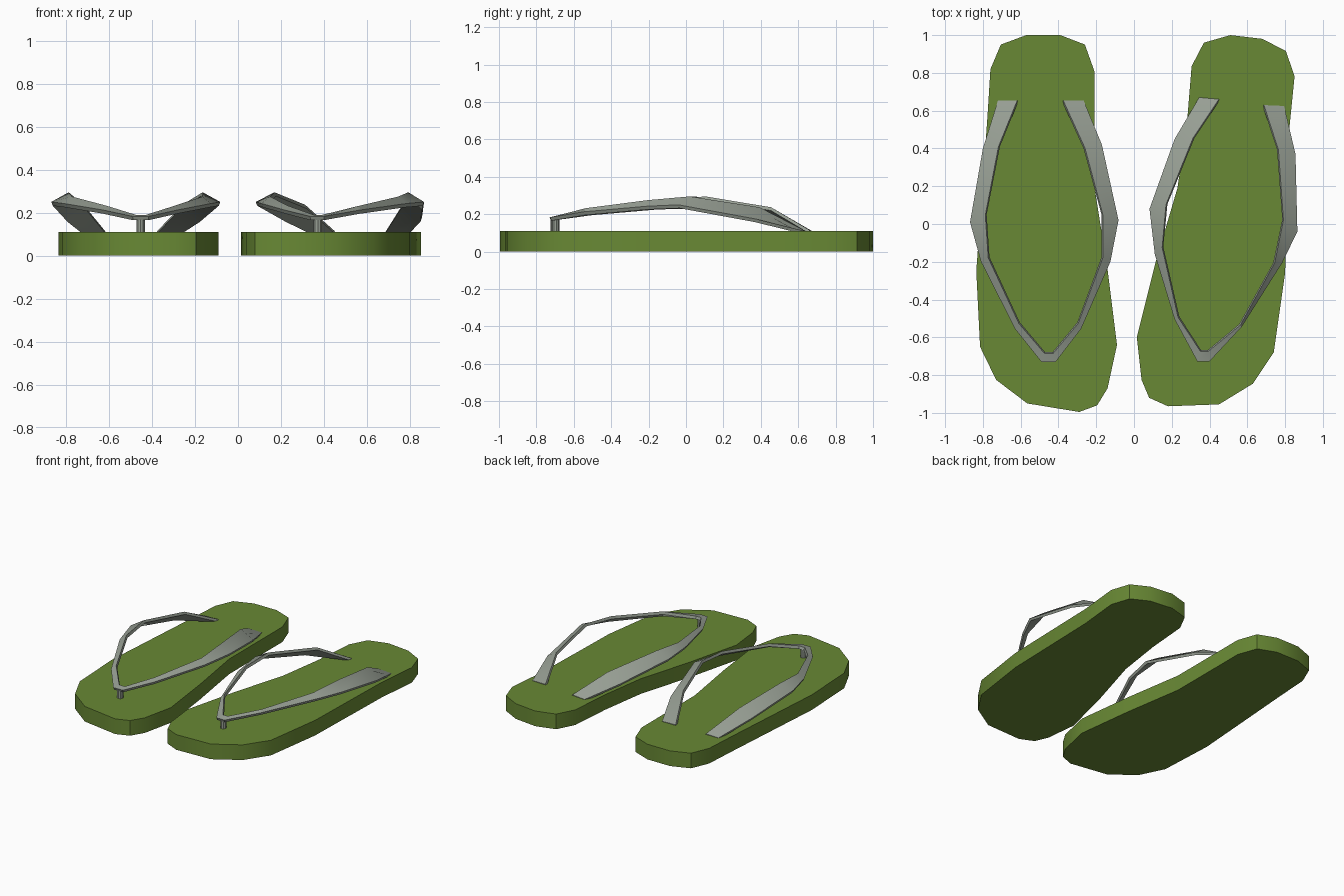
import bpy, bmesh, math
from mathutils import Vector

if "Cube" in bpy.data.objects:
    bpy.data.objects.remove(bpy.data.objects["Cube"])


def material(name, rgb):
    m = bpy.data.materials.new(name)
    m.diffuse_color = (*rgb, 1)
    m.use_nodes = True
    m.node_tree.nodes["Principled BSDF"].inputs["Base Color"].default_value = m.diffuse_color
    return m


GREEN = material("olive green foam", (0.14, 0.25, 0.035))
GREY = material("grey rubber", (0.31, 0.345, 0.295))
SOLE_TOP = 0.11


def finish(bm, name, mat):
    bmesh.ops.recalc_face_normals(bm, faces=bm.faces)
    me = bpy.data.meshes.new(name)
    bm.to_mesh(me)
    bm.free()
    ob = bpy.data.objects.new(name, me)
    bpy.context.collection.objects.link(ob)
    me.materials.append(mat)
    bpy.ops.object.select_all(action='DESELECT')
    ob.select_set(True)
    bpy.context.view_layer.objects.active = ob
    bpy.ops.object.shade_smooth_by_angle(angle=math.radians(30))


def sole(name, outline):
    bm = bmesh.new()
    face = bm.faces.new([bm.verts.new((x, y, 0)) for x, y in outline])
    top = bmesh.ops.extrude_face_region(bm, geom=[face], use_keep_orig=True)
    for v in top["geom"]:
        if isinstance(v, bmesh.types.BMVert):
            v.co.z = SOLE_TOP
    finish(bm, name, GREEN)


# Strap heights (outer edge, inner edge) from heel to toe, then back again
HEIGHTS = [(.112, .115), (.175, .237), (.25, .295), (.243, .275), (.213, .232), (.183, .19)]
HEIGHTS += HEIGHTS[::-1]


def strap(name, outer, inner):
    bm = bmesh.new()
    rings = []
    for (ox, oy), (ix, iy), (oz, iz) in zip(outer, inner, HEIGHTS):
        o, i = Vector((ox, oy, oz)), Vector((ix, iy, iz))
        d = Vector((ix - ox, iy - oy, 0)).normalized() * 0.008
        i -= d
        down = d - Vector((0, 0, 0.018))
        rings.append([bm.verts.new(p) for p in (o, i, i + down, o + down)])
    for a, b in zip(rings, rings[1:]):
        for k in range(4):
            n = (k + 1) % 4
            bm.faces.new((a[k], a[n], b[n], b[k]))
    bm.faces.new(rings[0])
    bm.faces.new(rings[-1])
    finish(bm, name, GREY)


def toe_post(name, x, y):
    bm = bmesh.new()
    bmesh.ops.create_cone(bm, cap_ends=True, segments=10, radius1=0.021, radius2=0.021, depth=0.08)
    bmesh.ops.translate(bm, verts=bm.verts, vec=(x, y, 0.14))
    finish(bm, name, GREY)


# Left sandal
sole("left_sole", [(-.57, 1), (-.39, 1), (-.26, .95), (-.21, .81), (-.21, .2), (-.14, -.24),
                   (-.09, -.64), (-.14, -.87), (-.195, -.96), (-.29, -.995), (-.565, -.95),
                   (-.73, -.825), (-.815, -.65), (-.835, -.25), (-.775, .58), (-.76, .82), (-.705, .95)])
strap("left_strap",
      [(-.72, .655), (-.80, .40), (-.868, .01), (-.81, -.20), (-.63, -.555), (-.49, -.73),
       (-.415, -.73), (-.28, -.555), (-.125, -.20), (-.082, .02), (-.17, .42), (-.267, .655)],
      [(-.61, .655), (-.71, .41), (-.78, .05), (-.765, -.175), (-.605, -.52), (-.472, -.677),
       (-.43, -.677), (-.30, -.52), (-.172, -.175), (-.172, .05), (-.267, .40), (-.383, .655)])
toe_post("left_toe_post", -.453, -.703)

# Right sandal
sole("right_sole", [(.51, 1), (.68, .98), (.805, .915), (.85, .78), (.82, .48), (.80, -.26),
                    (.74, -.68), (.63, -.845), (.45, -.955), (.18, -.965), (.08, -.92), (.04, -.825),
                    (.015, -.6), (.115, -.2), (.23, .19), (.28, .53), (.305, .835), (.37, .96)])
strap("right_strap",
      [(.345, .67), (.215, .45), (.082, .08), (.11, -.16), (.215, -.505), (.335, -.727),
       (.40, -.727), (.57, -.545), (.785, -.205), (.865, -.04), (.855, .37), (.795, .625)],
      [(.457, .66), (.32, .455), (.177, .105), (.155, -.12), (.24, -.49), (.355, -.668),
       (.39, -.668), (.557, -.53), (.737, -.205), (.785, .025), (.757, .395), (.68, .63)])
toe_post("right_toe_post", .371, -.698)
